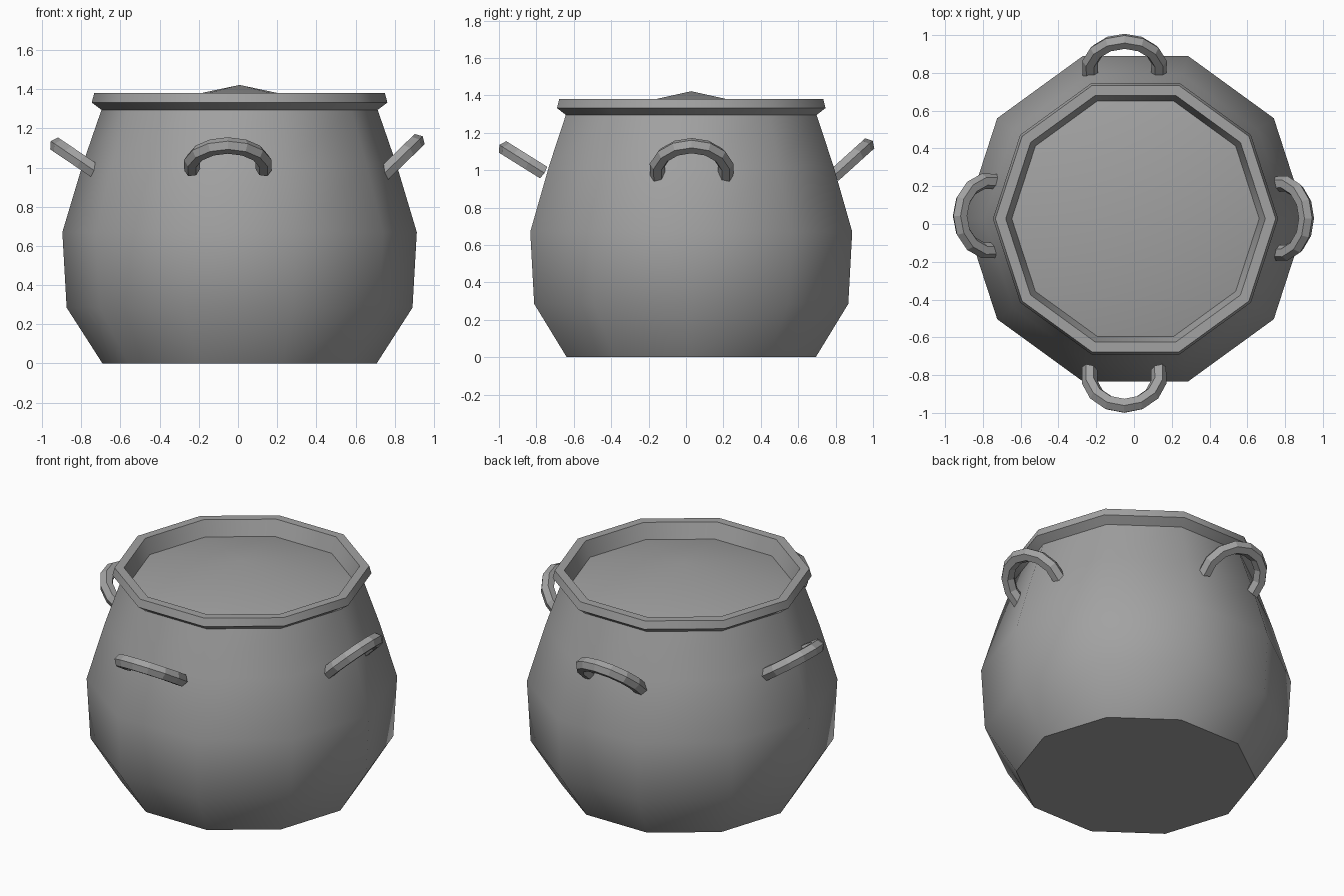
import bpy, bmesh
from math import sin, cos, pi, radians
from mathutils import Vector

cube = bpy.data.objects.get("Cube")
if cube:
    bpy.data.objects.remove(cube, do_unlink=True)

metal = bpy.data.materials.new("grey_metal")
metal.use_nodes = True
GREY = (0.36, 0.36, 0.36, 1)
metal.diffuse_color = GREY
metal.node_tree.nodes["Principled BSDF"].inputs["Base Color"].default_value = GREY


def finish(name, bm, smooth=False):
    bmesh.ops.recalc_face_normals(bm, faces=bm.faces)
    mesh = bpy.data.meshes.new(name)
    bm.to_mesh(mesh)
    bm.free()
    mesh.materials.append(metal)
    obj = bpy.data.objects.new(name, mesh)
    bpy.context.collection.objects.link(obj)
    if smooth:
        bpy.ops.object.select_all(action='DESELECT')
        obj.select_set(True)
        bpy.context.view_layer.objects.active = obj
        bpy.ops.object.shade_smooth_by_angle(angle=radians(42))
    return obj


def bridge(bm, a, b):
    n = len(a)
    for i in range(n):
        j = (i + 1) % n
        bm.faces.new((a[i], a[j], b[j], b[i]))


# Ten-sided pot: outer wall, lip, inner wall and gently coned top surface
SIDES = 10
CENTRE = Vector((0.008, 0.028, 0))
profile = [(0.70, 0), (0.883, 0.285), (0.905, 0.67), (0.80, 1.02), (0.705, 1.295),
           (0.755, 1.332), (0.742, 1.38), (0.687, 1.38), (0.655, 1.283)]
bm = bmesh.new()
rings = []
for r, z in profile:
    rings.append([bm.verts.new(CENTRE + Vector((r * cos(2 * pi * i / SIDES),
                                               r * sin(2 * pi * i / SIDES), z)))
                  for i in range(SIDES)])
for a, b in zip(rings, rings[1:]):
    bridge(bm, a, b)
bm.faces.new(rings[0])
apex = bm.verts.new(CENTRE + Vector((0, 0, 1.422)))
for i in range(SIDES):
    bm.faces.new((rings[-1][i], rings[-1][(i + 1) % SIDES], apex))
finish("pot", bm, smooth=True)


# Arched handles: hexagonal tube swept along an arc that leans outward
def handle(name, outward, tip, tilt):
    tilt = radians(tilt)
    out = Vector(outward)
    up = Vector((0, 0, 1))
    along = out * cos(tilt) + up * sin(tilt)
    side = up.cross(out)
    normal = along.cross(side)
    arc_r, tube_r = 0.187, 0.042
    centre = Vector(tip) - along * (arc_r + tube_r)
    bm = bmesh.new()
    loops = []
    for k in range(-4, 5):
        t = radians(26 * k)
        radial = along * cos(t) + side * sin(t)
        loops.append([bm.verts.new(centre + radial * (arc_r + tube_r * cos(a))
                                   + normal * tube_r * sin(a))
                      for a in (pi / 3 * i for i in range(6))])
    for a, b in zip(loops, loops[1:]):
        bridge(bm, a, b)
    bm.faces.new(loops[0])
    bm.faces.new(loops[-1])
    finish(name, bm)


handle("front_handle", (0, -1, 0), (-0.052, -0.998, 1.135), 32)
handle("back_handle", (0, 1, 0), (-0.05, 0.998, 1.157), 42)
handle("left_handle", (1, 0, 0), (0.943, 0.03, 1.16), 44)
handle("right_handle", (-1, 0, 0), (-0.956, 0.043, 1.135), 34)
